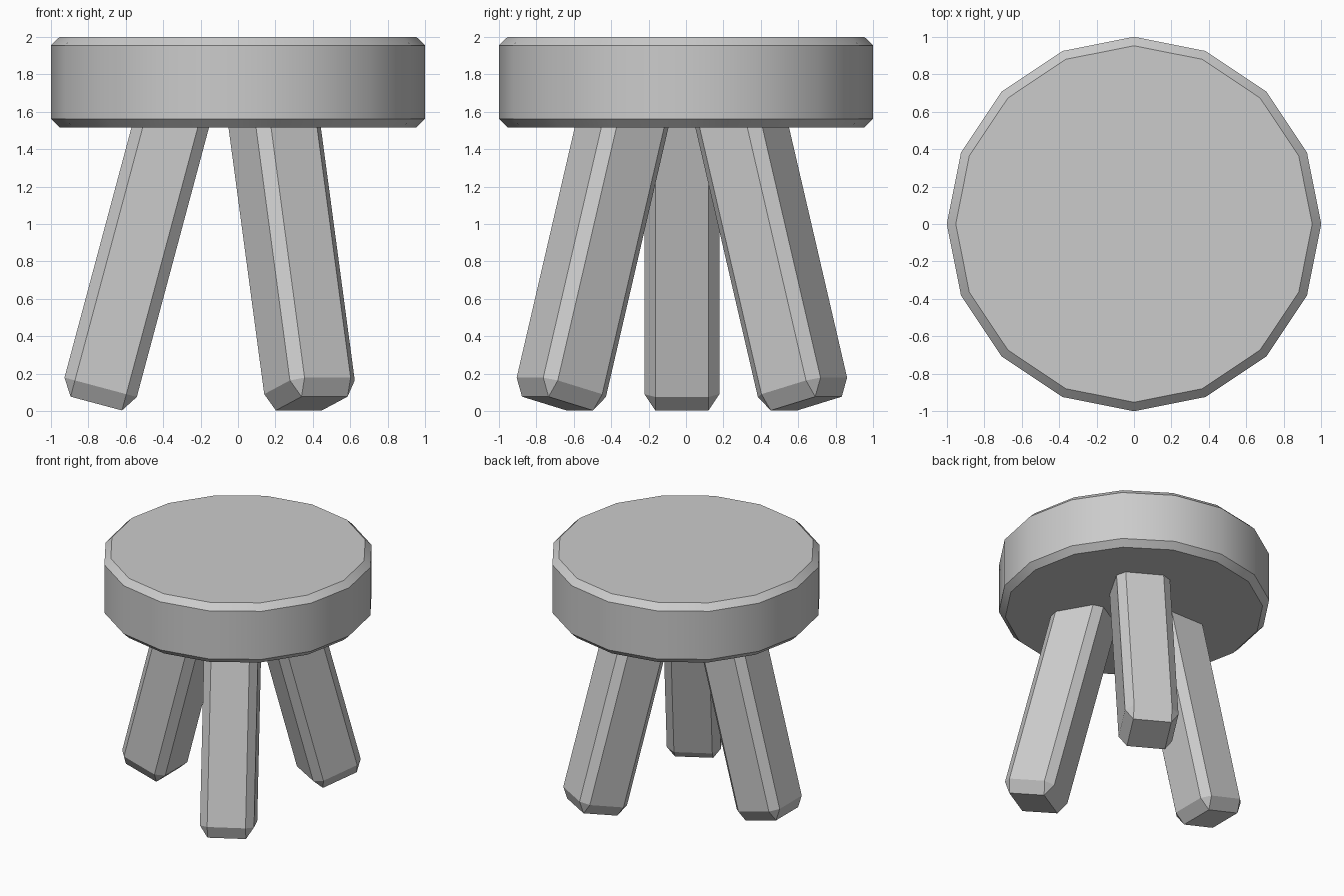
import bpy, bmesh
from math import radians
from mathutils import Matrix

if "Cube" in bpy.data.objects:
    bpy.data.objects.remove(bpy.data.objects["Cube"])


def make_object(name, bm, smooth=False):
    mesh = bpy.data.meshes.new(name)
    bmesh.ops.recalc_face_normals(bm, faces=bm.faces)
    bm.to_mesh(mesh)
    bm.free()
    obj = bpy.data.objects.new(name, mesh)
    bpy.context.collection.objects.link(obj)
    if smooth:
        bpy.ops.object.select_all(action='DESELECT')
        obj.select_set(True)
        bpy.context.view_layer.objects.active = obj
        bpy.ops.object.shade_smooth_by_angle(angle=radians(30))
    return obj


# Seat: 16-sided disc with chamfered rims
SEAT_BOTTOM, SEAT_TOP = 1.515, 2.0
bm = bmesh.new()
bmesh.ops.create_cone(bm, cap_ends=True, segments=16, radius1=1, radius2=1,
                      depth=SEAT_TOP - SEAT_BOTTOM,
                      matrix=Matrix.Translation((0, 0, (SEAT_BOTTOM + SEAT_TOP) / 2)))
rims = [e for e in bm.edges if abs(e.verts[0].co.z - e.verts[1].co.z) < 1e-4]
bmesh.ops.bevel(bm, geom=rims, offset=0.047, segments=1, affect='EDGES')
make_object("seat", bm, smooth=True)

# Legs: chamfered square posts, splayed outward and spaced evenly
WIDTH, LENGTH, CHAMFER, STRETCH = 0.4, 1.75, 0.058, 1.55
FOOT_RADIUS, FOOT_HEIGHT, SPLAY = 0.767, 0.041, radians(15)


def make_leg(name, angle):
    bm = bmesh.new()
    bmesh.ops.create_cube(bm, size=1)
    bmesh.ops.scale(bm, vec=(WIDTH, WIDTH, LENGTH / STRETCH), verts=bm.verts)
    bmesh.ops.bevel(bm, geom=bm.edges[:], offset=CHAMFER, segments=1, affect='EDGES')
    bmesh.ops.scale(bm, vec=(1, 1, STRETCH), verts=bm.verts)
    bmesh.ops.translate(bm, vec=(0, 0, LENGTH / 2), verts=bm.verts)
    place = (Matrix.Translation((0.01, -0.022, 0))
             @ Matrix.Rotation(angle, 4, 'Z')
             @ Matrix.Translation((FOOT_RADIUS, 0, FOOT_HEIGHT))
             @ Matrix.Rotation(-SPLAY, 4, 'Y'))
    bm.transform(place)
    make_object(name, bm)


for name, degrees in (("left_leg", 180), ("front_right_leg", 300), ("back_right_leg", 60)):
    make_leg(name, radians(degrees))
